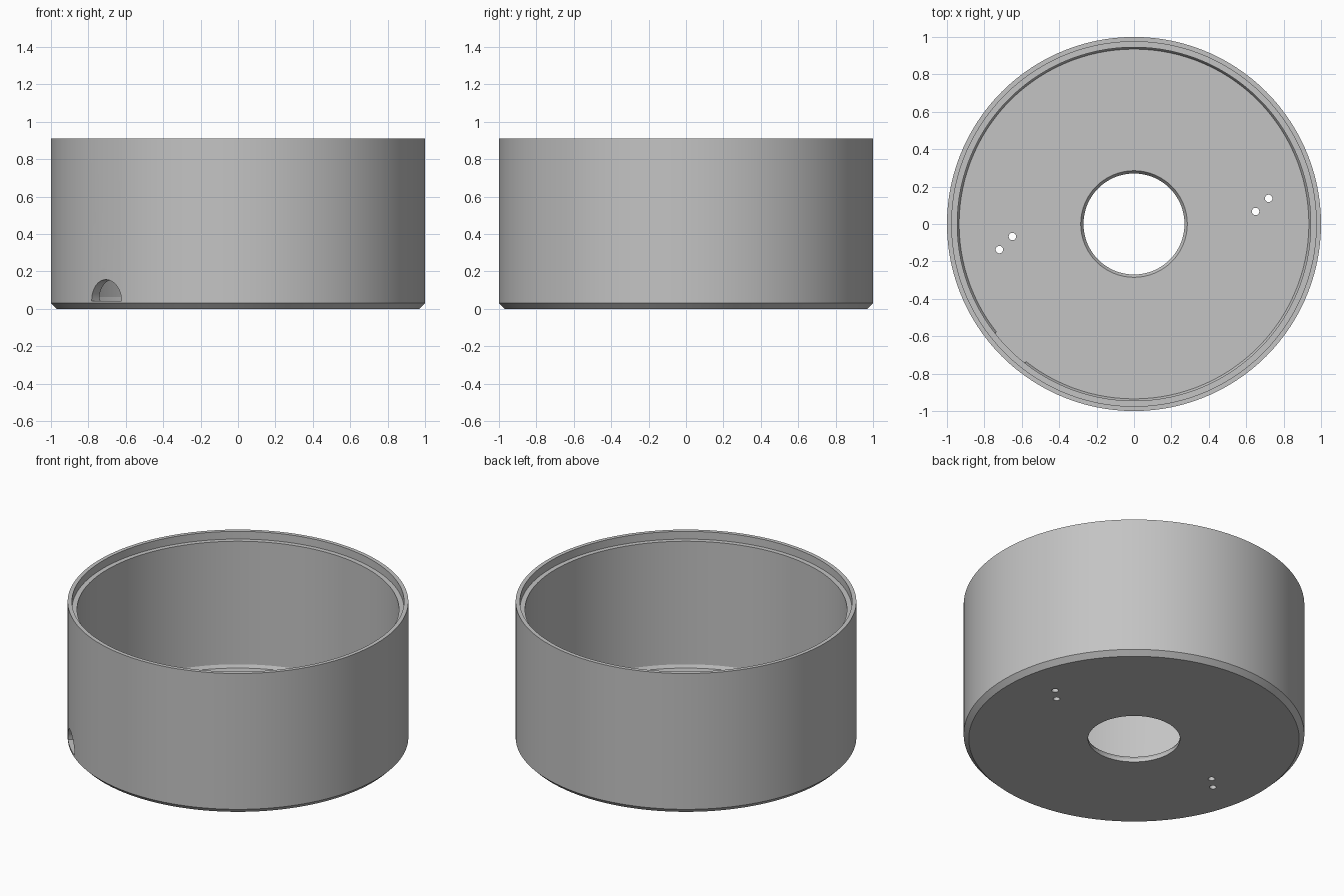
import bpy, bmesh, math
from mathutils import Matrix, Vector

if "Cube" in bpy.data.objects:
    bpy.data.objects.remove(bpy.data.objects["Cube"], do_unlink=True)

SEGMENTS = 120
FLOOR = 0.043

grey = bpy.data.materials.new("light grey")
grey.use_nodes = True
colour = (0.55, 0.55, 0.55, 1)
grey.diffuse_color = colour
grey.node_tree.nodes["Principled BSDF"].inputs["Base Color"].default_value = colour


def add_object(name, bm):
    bmesh.ops.recalc_face_normals(bm, faces=bm.faces)
    mesh = bpy.data.meshes.new(name)
    bm.to_mesh(mesh)
    bm.free()
    mesh.materials.append(grey)
    obj = bpy.data.objects.new(name, mesh)
    bpy.context.collection.objects.link(obj)
    return obj


def lathe(name, profile):
    """Revolve a closed (radius, height) profile about the z axis."""
    bm = bmesh.new()
    verts = [bm.verts.new((r, 0, z)) for r, z in profile]
    edges = [bm.edges.new((a, b)) for a, b in zip(verts, verts[1:] + verts[:1])]
    bmesh.ops.spin(bm, geom=verts + edges, cent=(0, 0, 0), axis=(0, 0, 1),
                   angle=math.tau, steps=SEGMENTS, use_duplicate=False)
    bmesh.ops.remove_doubles(bm, verts=bm.verts, dist=0.0001)
    return add_object(name, bm)


# Cup: chamfered base, stepped rim, bevelled floor corner and centre hole
cup = lathe("cup_body", [
    (0.27, 0), (0.97, 0), (1, 0.03), (1, 0.91), (0.975, 0.91),
    (0.975, 0.86), (0.945, 0.86), (0.945, 0.063), (0.935, FLOOR),
    (0.285, FLOOR), (0.27, 0.02)])

cutters = []

# Pairs of small screw holes on opposite sides
for side in (1, -1):
    for x, y in ((0.72, 0.137), (0.65, 0.067)):
        bm = bmesh.new()
        bmesh.ops.create_cone(bm, cap_ends=True, segments=24, radius1=0.02,
                              radius2=0.02, depth=0.3,
                              matrix=Matrix.Translation((side * x, side * y, 0)))
        cutters.append(add_object("screw_hole_cutter", bm))

# Arched cable opening through the wall at the front right
bm = bmesh.new()
arch = [bm.verts.new((0.8, 0.113 * math.cos(a), FLOOR + 0.113 * math.sin(a)))
        for a in (math.pi * i / 24 for i in range(25))]
face = bm.faces.new(arch)
tip = bmesh.ops.extrude_face_region(bm, geom=[face])["geom"]
bmesh.ops.translate(bm, vec=Vector((0.4, 0, 0)),
                    verts=[v for v in tip if isinstance(v, bmesh.types.BMVert)])
bmesh.ops.rotate(bm, verts=bm.verts, cent=(0, 0, 0),
                 matrix=Matrix.Rotation(math.radians(225), 3, 'Z'))
cutters.append(add_object("cable_opening_cutter", bm))

# Apply the cuts, then discard the cutters
bpy.ops.object.select_all(action='DESELECT')
bpy.context.view_layer.objects.active = cup
cup.select_set(True)
for cutter in cutters:
    cutter.hide_render = True
    cut = cup.modifiers.new("cut", 'BOOLEAN')
    cut.operation = 'DIFFERENCE'
    cut.solver = 'EXACT'
    cut.object = cutter
    bpy.ops.object.modifier_apply(modifier=cut.name)
for cutter in cutters:
    bpy.data.objects.remove(cutter, do_unlink=True)

bpy.ops.object.shade_smooth_by_angle(angle=math.radians(20))
